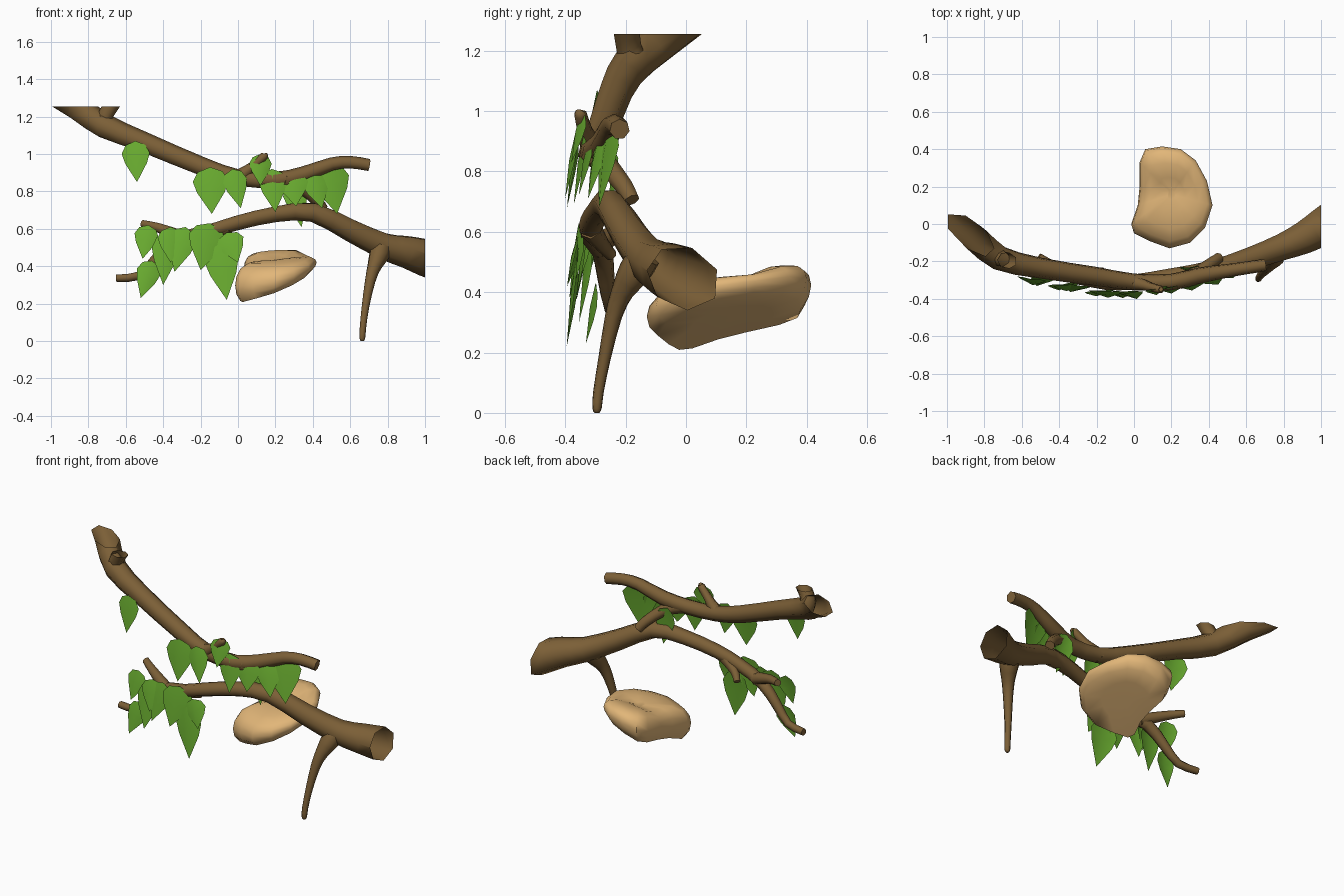
import bpy, bmesh, math, random
from mathutils import Vector

if "Cube" in bpy.data.objects:
    bpy.data.objects.remove(bpy.data.objects["Cube"])

random.seed(4)


def material(name, rgb):
    m = bpy.data.materials.new(name)
    m.diffuse_color = (*rgb, 1)
    m.use_nodes = True
    m.node_tree.nodes["Principled BSDF"].inputs["Base Color"].default_value = m.diffuse_color
    return m


BARK = material("brown bark", (0.2, 0.115, 0.038))
LEAF = material("leaf green", (0.145, 0.42, 0.03))
STONE = material("tan", (0.76, 0.47, 0.19))


def finish(bm, name, mat, angle=None):
    me = bpy.data.meshes.new(name)
    bm.to_mesh(me)
    bm.free()
    ob = bpy.data.objects.new(name, me)
    bpy.context.collection.objects.link(ob)
    me.materials.append(mat)
    if angle:
        bpy.ops.object.select_all(action='DESELECT')
        ob.select_set(True)
        bpy.context.view_layer.objects.active = ob
        bpy.ops.object.shade_smooth_by_angle(angle=math.radians(angle))
    return ob


def spline(pts, steps):
    """Catmull-Rom through (x, y, z, radius) points."""
    p = [Vector(q) for q in pts]
    p = [2 * p[0] - p[1]] + p + [2 * p[-1] - p[-2]]
    out = []
    for i in range(1, len(p) - 2):
        a, b, c, d = p[i - 1:i + 3]
        for k in range(steps):
            t = k / steps
            out.append(0.5 * (2 * b + (c - a) * t + (2 * a - 5 * b + 4 * c - d) * t * t
                              + (3 * b - a - 3 * c + d) * t ** 3))
    return out + [p[-2]]


def skin(bm, rings):
    for r, s in zip(rings, rings[1:]):
        n = len(r)
        for i in range(n):
            bm.faces.new((r[i], r[(i + 1) % n], s[(i + 1) % n], s[i]))
    bm.faces.new(rings[0])
    bm.faces.new(rings[-1])
    bmesh.ops.recalc_face_normals(bm, faces=bm.faces)


def branch(name, pts, sides=7, steps=2, cut=None):
    bm = bmesh.new()
    path = spline(pts, steps)
    rings = []
    for i, q in enumerate(path):
        tan = (path[min(i + 1, len(path) - 1)] - path[max(i - 1, 0)]).to_3d().normalized()
        u = tan.cross(Vector((0, 1, 0))).normalized()
        v = tan.cross(u)
        rings.append([bm.verts.new(q.to_3d() + q.w * (math.cos(a) * u + math.sin(a) * v))
                      for a in (2 * math.pi * k / sides for k in range(sides))])
    skin(bm, rings)
    if cut:  # open sawn end
        geo = bm.verts[:] + bm.edges[:] + bm.faces[:]
        bmesh.ops.bisect_plane(bm, geom=geo, plane_co=cut[0], plane_no=cut[1], clear_outer=True)
    return finish(bm, name, BARK, 65)


TOP = ((0, 0, 1.255), (0, 0, 1))
RIGHT = ((1, 0, 0), (1, 0, 0))

# Upper branch with its side shoots
branch("upper_branch", [(-1.06, .09, 1.37, .073), (-.86, -.065, 1.25, .073), (-.72, -.18, 1.15, .068),
                        (-.5, -.235, 1.06, .057), (-.2, -.28, .935, .052), (0, -.31, .872, .046),
                        (.2, -.31, .86, .045), (.35, -.275, .89, .044), (.5, -.25, .945, .037),
                        (.6, -.235, .955, .035), (.7, -.22, .94, .034)], cut=TOP)
branch("upper_stub", [(-.71, -.175, 1.14, .045), (-.715, -.18, 1.18, .047), (-.7, -.19, 1.22, .043),
                      (-.655, -.2, 1.29, .045)], cut=TOP)
branch("upper_shoot", [(-.02, -.31, .865, .046), (.03, -.32, .895, .036), (.08, -.335, .935, .026),
                       (.14, -.35, .99, .022), (.145, -.35, 1, .012)], 6)
branch("rear_shoot", [(.24, -.305, .86, .046), (.33, -.265, .825, .036), (.42, -.205, .75, .031),
                      (.455, -.18, .705, .028)], 7)

# Lower branch, its fork and its side shoots
branch("lower_branch", [(1.1, .05, .42, .11), (1, -.015, .45, .103), (.9, -.075, .48, .089),
                        (.78, -.125, .51, .073), (.6, -.19, .595, .062), (.4, -.25, .69, .053),
                        (.2, -.28, .68, .044), (0, -.31, .635, .041), (-.15, -.315, .59, .038),
                        (-.33, -.28, .54, .036), (-.44, -.265, .44, .029), (-.53, -.25, .35, .024),
                        (-.65, -.23, .337, .021)], cut=RIGHT)
branch("fork_shoot", [(-.28, -.29, .55, .038), (-.42, -.23, .605, .027), (-.51, -.175, .628, .021)], 7)
branch("inner_shoot", [(-.05, -.315, .61, .038), (-.14, -.28, .56, .026), (-.18, -.245, .52, .019)], 6)
branch("hanging_twig", [(.77, -.135, .52, .055), (.755, -.17, .465, .056), (.728, -.21, .40, .039),
                        (.705, -.24, .32, .029), (.68, -.27, .18, .021), (.667, -.29, .07, .018),
                        (.664, -.295, .015, .016), (.664, -.295, 0, .008)], 7)

# Leaves: top x, top z, tip x, tip z, width, optional shift backwards
LEAVES = [(-.55, 1.07, -.54, .85, .15), (-.15, .93, -.14, .68, .19), (-.03, .92, .015, .71, .13),
          (.12, 1.0, .12, .83, .12), (.18, .92, .2, .69, .15), (.29, .9, .31, .72, .16),
          (.29, .86, .34, .61, .13, .09), (.4, .9, .45, .71, .14), (.48, .95, .53, .68, .2),
          (-.48, .62, -.51, .44, .13), (-.46, .43, -.52, .23, .13), (-.38, .58, -.4, .3, .15),
          (-.28, .61, -.34, .37, .15), (-.15, .63, -.2, .38, .2), (-.06, .58, 0, .42, .15),
          (-.1, .52, -.06, .22, .18), (-.36, .61, -.36, .42, .14)]
HALF = [(.7, .1), (1, .3), (.78, .54)]  # half width, distance along leaf


def leaf(i, x0, z0, x1, z1, w, shift=0):
    y1 = -.395 + .3 * (x1 + .05) ** 2 + shift + random.uniform(-.008, .008)
    top, tip = Vector((x0, y1 + .032, z0)), Vector((x1, y1, z1))
    axis = tip - top
    side = Vector((-axis.z, 0, axis.x)).normalized()
    side.y = .25 * x0 + random.uniform(-.04, .26)
    back = Vector((0, .012, 0))
    bm = bmesh.new()
    mid = [bm.verts.new(top), bm.verts.new(top + axis * .4 - back * .5), bm.verts.new(tip)]
    for s in (-1, 1):
        edge = [bm.verts.new(top + axis * t + side * (s * h * w / 2) + back * h) for h, t in HALF]
        ring = [mid[0], *edge, mid[2]]
        for a, b in zip(ring, ring[1:]):
            bm.faces.new((mid[1], a, b) if s < 0 else (mid[1], b, a))
    bmesh.ops.recalc_face_normals(bm, faces=bm.faces)
    if sum(f.normal.y for f in bm.faces) > 0:
        bmesh.ops.reverse_faces(bm, faces=bm.faces)
    finish(bm, f"leaf_{i:02d}", LEAF, 40)


for i, data in enumerate(LEAVES):
    leaf(i, *data)

# Tilted tan pad behind the branches
OUTLINE = [(.03, .33), (.06, .40), (.15, .415), (.25, .40), (.33, .34), (.39, .23), (.42, .1), (.38, -.02),
           (.3, -.1), (.19, -.13), (.08, -.09), (0, -.05), (-.015, 0), (.02, .1), (.03, .2)]
# scale of outline, height between underside (0) and top (1)
PROFILE = [(.1, 0), (.5, 0), (.87, .02), (.97, .25), (1, .5), (.97, .72), (.87, .9), (.65, 1), (.35, 1), (.1, 1)]
bm = bmesh.new()
rings = []
for s, h in PROFILE:
    ring = []
    for px, py in OUTLINE:
        x, y = .2 + (px - .2) * s, .16 + (py - .16) * s
        low = .307 + .38 * (x - .2) + .22 * (y - .14)
        high = .45 + .1 * (x - .2) + .2 * (y - .14) - .025 * math.exp(-((y - .18) / .06) ** 2)
        ring.append(bm.verts.new((x, y, low + (high - low) * h)))
    rings.append(ring)
skin(bm, rings)
finish(bm, "pad", STONE, 50)
